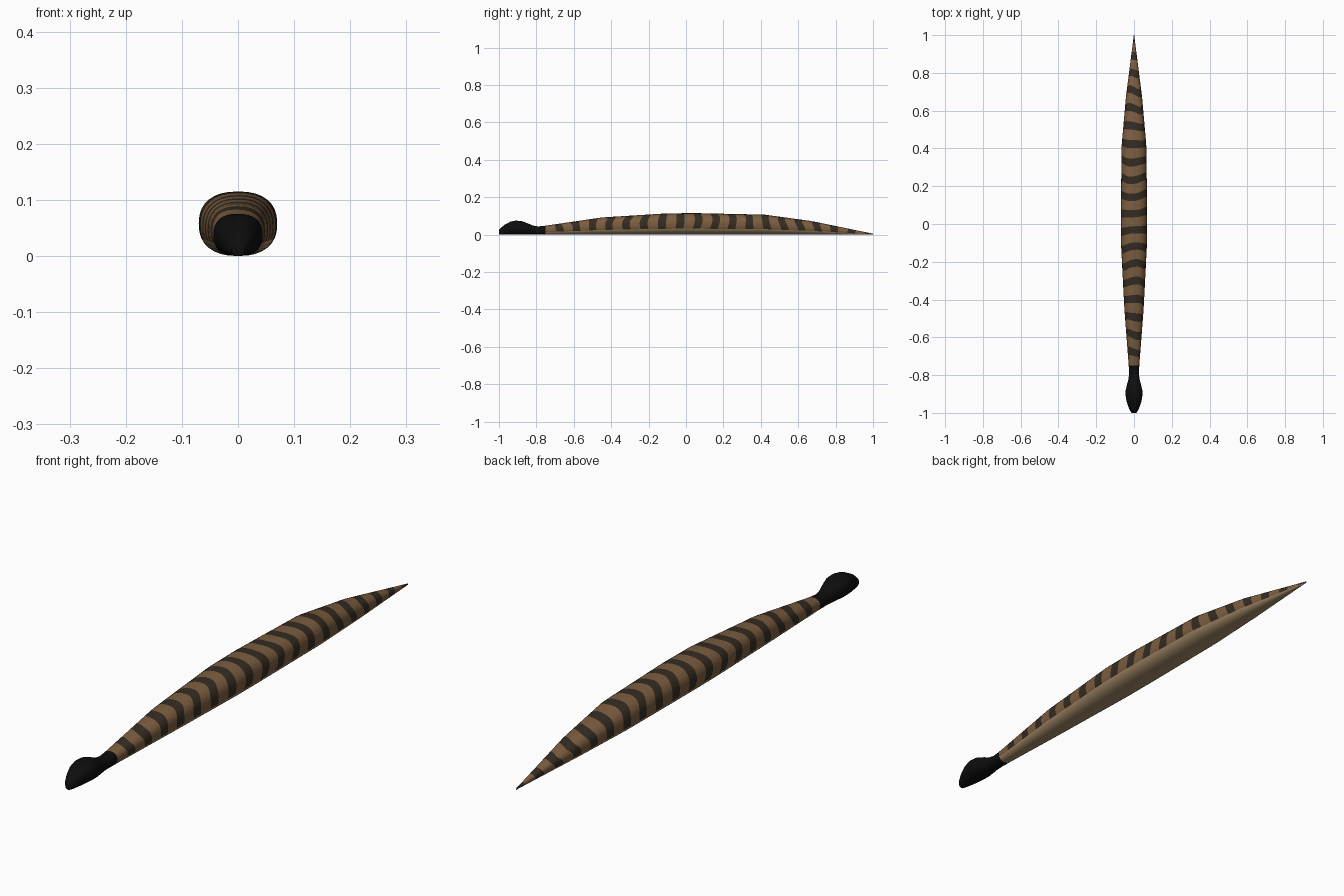
import bpy, bmesh
from math import sin, cos, pi, copysign, radians

if "Cube" in bpy.data.objects:
    bpy.data.objects.remove(bpy.data.objects["Cube"])


def material(name, rgb):
    m = bpy.data.materials.new(name)
    m.use_nodes = True
    col = (*rgb, 1.0)
    m.diffuse_color = col
    bsdf = m.node_tree.nodes["Principled BSDF"]
    bsdf.inputs["Base Color"].default_value = col
    bsdf.inputs["Roughness"].default_value = 0.7
    return m


BLACK = material("black head", (0.004, 0.004, 0.004))
BROWN = material("brown scales", (0.2, 0.11, 0.05))
DARK = material("dark stripe", (0.035, 0.025, 0.016))
BELLY = material("tan belly", (0.38, 0.26, 0.14))

NECK = -0.75
SEGS = 32
# Profile stations: y, half width, top height
HEAD = [(-1.0, 0.012, 0.026), (-0.99, 0.02, 0.036), (-0.97, 0.029, 0.053),
        (-0.94, 0.039, 0.069), (-0.91, 0.044, 0.075), (-0.88, 0.044, 0.073),
        (-0.85, 0.037, 0.062), (-0.82, 0.029, 0.049), (-0.79, 0.026, 0.044),
        (NECK, 0.028, 0.048)]
BODY = [(NECK, 0.028, 0.048), (-0.45, 0.051, 0.092), (-0.1, 0.069, 0.114),
        (0.06, 0.07, 0.115), (0.42, 0.065, 0.107), (0.67, 0.043, 0.073),
        (1.0, 0.001, 0.005)]


def sample(stations, y):
    for a, b in zip(stations, stations[1:]):
        if y <= b[0]:
            t = max(0.0, (y - a[0]) / (b[0] - a[0]))
            return [p + (q - p) * t for p, q in zip(a[1:], b[1:])]
    return stations[-1][1:]


def power(v):
    return copysign(abs(v) ** 0.84, v)


def loft(name, stations, rings, wave, mats, rule, cap_first, cap_last):
    """Skin rounded cross-sections; each ring may wave along the spine."""
    bm = bmesh.new()
    loops = []
    for y in rings:
        loop = []
        for j in range(SEGS):
            a = 2 * pi * j / SEGS
            yy = y + wave(y, a)
            w, h = sample(stations, yy)
            loop.append(bm.verts.new((w * power(cos(a)), yy,
                                      h / 2 * (1 + power(sin(a))))))
        loops.append(loop)
    for i, (p, q) in enumerate(zip(loops, loops[1:])):
        for j in range(SEGS):
            k = (j + 1) % SEGS
            f = bm.faces.new((p[j], p[k], q[k], q[j]))
            f.material_index = rule(i, 2 * pi * (j + 0.5) / SEGS)
    if cap_first:
        bm.faces.new(loops[0])
    if cap_last:
        bm.faces.new(loops[-1])
    bmesh.ops.recalc_face_normals(bm, faces=bm.faces)
    me = bpy.data.meshes.new(name)
    bm.to_mesh(me)
    bm.free()
    for m in mats:
        me.materials.append(m)
    ob = bpy.data.objects.new(name, me)
    bpy.context.collection.objects.link(ob)
    bpy.ops.object.select_all(action="DESELECT")
    ob.select_set(True)
    bpy.context.view_layer.objects.active = ob
    bpy.ops.object.shade_smooth_by_angle(angle=radians(50))
    return ob


# Black head and neck
loft("head", HEAD, [s[0] for s in HEAD], lambda y, a: 0, [BLACK],
     lambda i, a: 0, True, False)

# Striped body: each period is a brown band then a dark band, two rings each
BANDS = 19
period = (1 - NECK) / BANDS
rings = [NECK + period * (n + f) for n in range(BANDS)
         for f in (0, 0.28, 0.56, 0.78)] + [1.0]


def stripe_wave(y, a):
    fade = min(1, (y - NECK) * 8, (1 - y) * 4)
    return 0.008 * fade * (sin(2 * a + 5 * y) + 0.5 * cos(3 * a - 9 * y))


def body_colour(i, a):
    if sin(a) < sin(radians(-22.5)):
        return 2
    return 1 if i % 4 > 1 else 0


loft("body", BODY, rings, stripe_wave, [BROWN, DARK, BELLY], body_colour,
     False, True)
